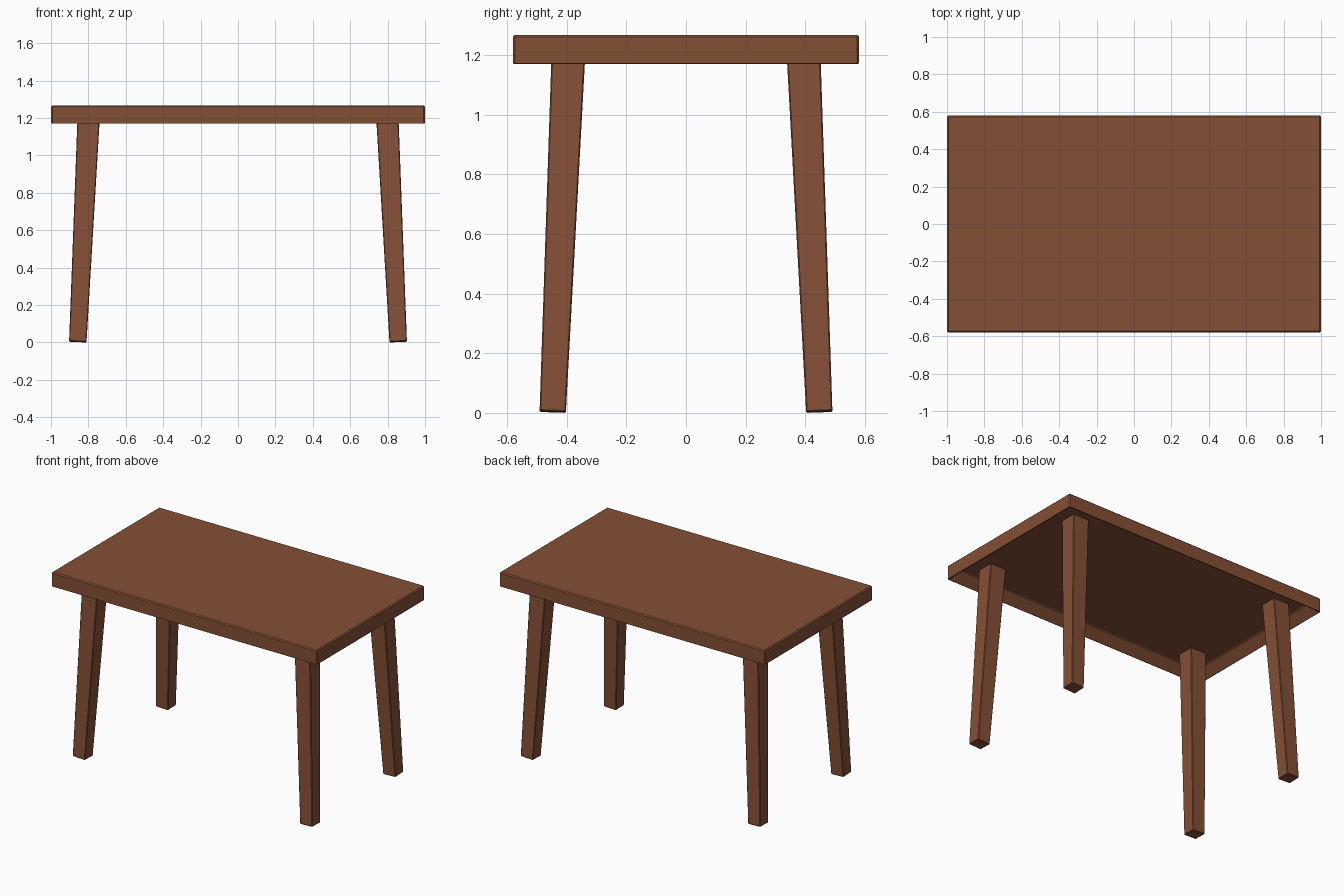
import bpy, bmesh
from mathutils import Vector

if "Cube" in bpy.data.objects:
    bpy.data.objects.remove(bpy.data.objects["Cube"])

wood = bpy.data.materials.new("brown_wood")
wood.diffuse_color = (0.235, 0.08, 0.036, 1)
wood.use_nodes = True
wood.node_tree.nodes["Principled BSDF"].inputs["Base Color"].default_value = wood.diffuse_color

LENGTH, DEPTH = 2.0, 1.16        # table top footprint
TOP, UNDER = 1.268, 1.165        # table top height range
RIM, CEILING = 0.06, 1.228       # rim width and underside of the panel


def make_object(name, bm, bevel):
    bmesh.ops.recalc_face_normals(bm, faces=bm.faces)
    mesh = bpy.data.meshes.new(name)
    bm.to_mesh(mesh)
    bm.free()
    mesh.materials.append(wood)
    obj = bpy.data.objects.new(name, mesh)
    bpy.context.collection.objects.link(obj)
    mod = obj.modifiers.new("soft_edges", 'BEVEL')
    mod.width = bevel
    mod.segments = 1
    mod.limit_method = 'ANGLE'
    return obj


# Table top: a slab with a shallow recess underneath
bm = bmesh.new()
bmesh.ops.create_cube(bm, size=1)
for v in bm.verts:
    v.co = (v.co.x * LENGTH, v.co.y * DEPTH, TOP if v.co.z > 0 else UNDER)
bm.normal_update()
bottom = min(bm.faces, key=lambda f: f.normal.z)
bmesh.ops.inset_region(bm, faces=[bottom], thickness=RIM, use_even_offset=True)
for v in bottom.verts:
    v.co.z = CEILING
make_object("table_top", bm, 0.007)

# Legs: tapered, splayed outward, with feet cut square to the leg
for sx, side in ((-1, "left"), (1, "right")):
    for sy, end in ((-1, "front"), (1, "back")):
        bm = bmesh.new()
        bmesh.ops.create_cube(bm, size=1)
        for v in bm.verts:
            outer_x, outer_y = v.co.x > 0, v.co.y > 0
            if v.co.z > 0:
                v.co = Vector((0.857 if outer_x else 0.737,
                               0.450 if outer_y else 0.336, CEILING + 0.004))
            else:
                v.co = Vector((0.903 if outer_x else 0.810,
                               0.491 if outer_y else 0.403,
                               0.004 * outer_x + 0.003 * outer_y))
            v.co.x *= sx
            v.co.y *= sy
        make_object(f"{end}_{side}_leg", bm, 0.004)
